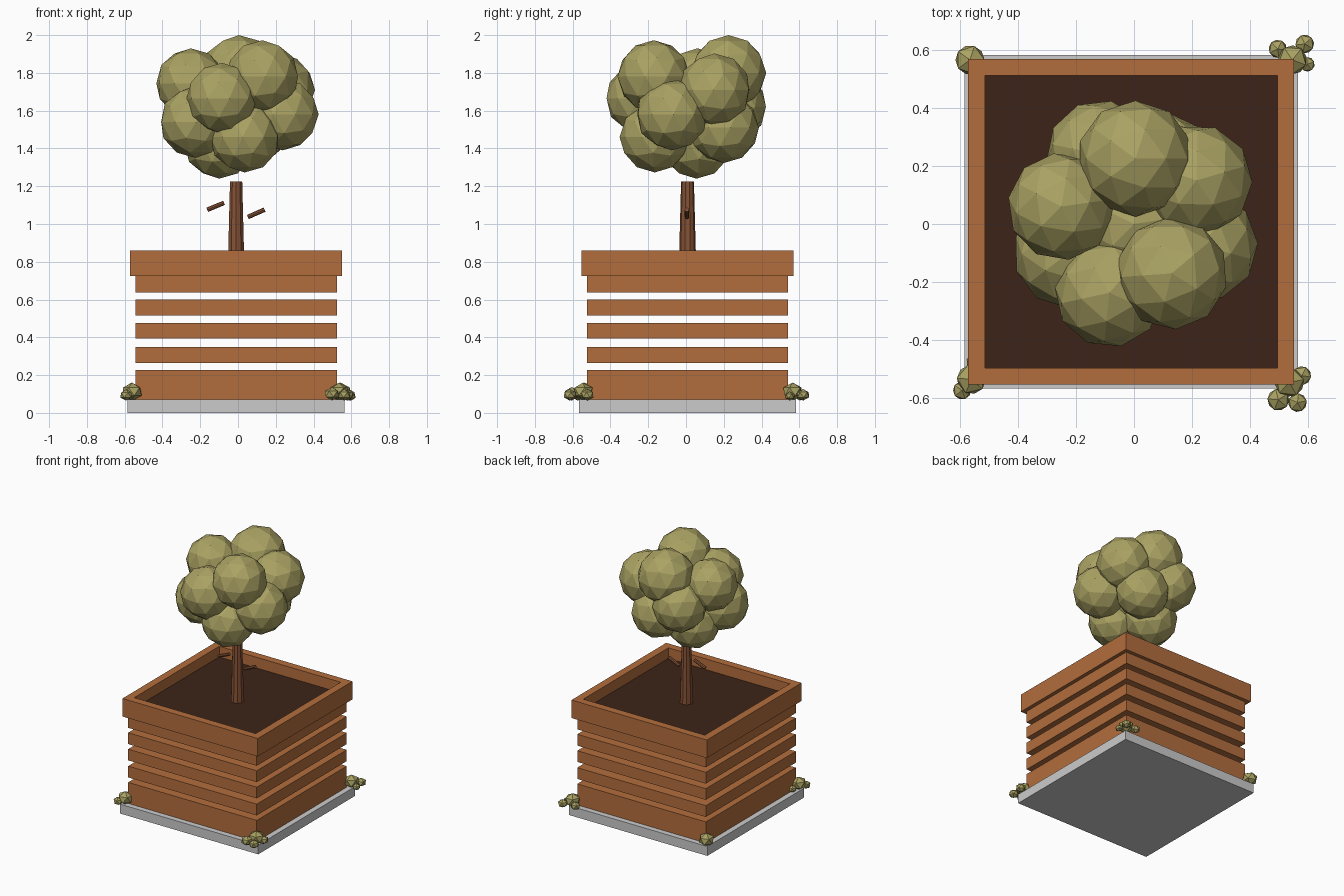
import bpy, bmesh
from math import pi, atan2
from mathutils import Matrix, Vector

if "Cube" in bpy.data.objects:
    bpy.data.objects.remove(bpy.data.objects["Cube"])

CX, CY = -0.01, 0.008   # planter centre


def material(name, rgb):
    m = bpy.data.materials.new(name)
    m.diffuse_color = (*rgb, 1)
    m.use_nodes = True
    m.node_tree.nodes["Principled BSDF"].inputs["Base Color"].default_value = m.diffuse_color
    return m


WOOD = material("wood", (0.45, 0.155, 0.047))
BARK = material("bark", (0.24, 0.085, 0.035))
SOIL = material("soil", (0.045, 0.017, 0.009))
LEAF = material("leaf", (0.40, 0.36, 0.125))


def finish(name, bm, *mats):
    me = bpy.data.meshes.new(name)
    bm.to_mesh(me)
    bm.free()
    for m in mats:
        me.materials.append(m)
    ob = bpy.data.objects.new(name, me)
    bpy.context.collection.objects.link(ob)
    return ob


def box_bm(half, z0, z1):
    bm = bmesh.new()
    mat = Matrix.Translation((CX, CY, (z0 + z1) / 2)) @ Matrix.Diagonal((2 * half, 2 * half, z1 - z0, 1))
    bmesh.ops.create_cube(bm, size=1, matrix=mat)
    return bm


def blob(name, x, y, z, r, rz, sub, turn):
    bm = bmesh.new()
    mat = Matrix.Translation((x, y, z)) @ Matrix.Diagonal((r, r, rz, 1)) @ Matrix.Rotation(turn, 4, 'Z')
    bmesh.ops.create_icosphere(bm, subdivisions=sub, radius=1, matrix=mat)
    return finish(name, bm, LEAF)


def rod(name, a, b, r1, r2, sides):
    a, b = Vector(a), Vector(b)
    bm = bmesh.new()
    mat = Matrix.Translation((a + b) / 2) @ (b - a).to_track_quat('Z', 'Y').to_matrix().to_4x4()
    bmesh.ops.create_cone(bm, cap_ends=True, segments=sides, radius1=r1, radius2=r2,
                          depth=(b - a).length, matrix=mat)
    return finish(name, bm, BARK)


# Stone slab and stacked wooden slats
finish("base_slab", box_bm(0.574, 0, 0.07))
for i, (z0, z1) in enumerate([(0.07, 0.228), (0.265, 0.35), (0.393, 0.477), (0.515, 0.6), (0.637, 0.725)]):
    finish(f"slat_{i + 1}", box_bm(0.533, z0, z1), WOOD)

# Rim with the soil sunk into its top
bm = box_bm(0.561, 0.725, 0.86)
top = max(bm.faces, key=lambda f: f.calc_center_median().z)
bmesh.ops.inset_region(bm, faces=[top], thickness=0.081)
new = bmesh.ops.extrude_face_region(bm, geom=[top])["geom"]
bmesh.ops.translate(bm, vec=(0, 0, -0.08), verts=[v for v in new if isinstance(v, bmesh.types.BMVert)])
if top.is_valid:
    bmesh.ops.delete(bm, geom=[top], context='FACES_ONLY')
for f in new:
    if isinstance(f, bmesh.types.BMFace):
        f.material_index = 1
bmesh.ops.recalc_face_normals(bm, faces=bm.faces[:])
finish("rim_and_soil", bm, WOOD, SOIL)

# Trunk and two loose twigs
rod("trunk", (CX, CY, 0.775), (CX, CY, 1.225), 0.046, 0.034, 10)
rod("left_twig", (-0.163, 0.005, 1.075), (-0.074, 0.005, 1.112), 0.012, 0.012, 8)
rod("right_twig", (0.052, 0.005, 1.037), (0.141, 0.005, 1.076), 0.012, 0.012, 8)

# Crown of faceted leaf balls: x, y, z, radius
crown = [
    (0.005, 0.225, 1.80, 0.2), (0.13, -0.17, 1.78, 0.193), (-0.25, 0.06, 1.745, 0.185),
    (-0.085, -0.237, 1.665, 0.188), (0.215, 0.15, 1.71, 0.193), (0.237, -0.075, 1.58, 0.19),
    (-0.115, 0.24, 1.62, 0.187), (0.09, 0.2, 1.51, 0.187), (0.035, -0.165, 1.46, 0.187),
    (-0.225, -0.1, 1.54, 0.19), (-0.1, 0.055, 1.428, 0.188), (0, 0, 1.6, 0.2),
]
for i, (x, y, z, r) in enumerate(crown):
    blob(f"crown_ball_{i + 1}", x, y, z, r, r, 2, i * 0.7)

# Small weeds around the slab corners: x, y, radius
weeds = [
    (-0.565, 0.565, 0.056), (0.545, 0.565, 0.056), (-0.56, -0.535, 0.056), (0.535, -0.545, 0.056),
    (0.495, 0.603, 0.035), (0.588, 0.62, 0.036), (0.597, 0.55, 0.028), (-0.592, -0.573, 0.035),
    (-0.55, -0.475, 0.03), (0.497, -0.605, 0.042), (0.563, -0.615, 0.036), (0.578, -0.522, 0.036),
]
for i, (x, y, r) in enumerate(weeds):
    h = r * 0.85
    blob(f"weed_{i + 1}", x, y, 0.065 + h, r, h, 1, i * 0.9)
